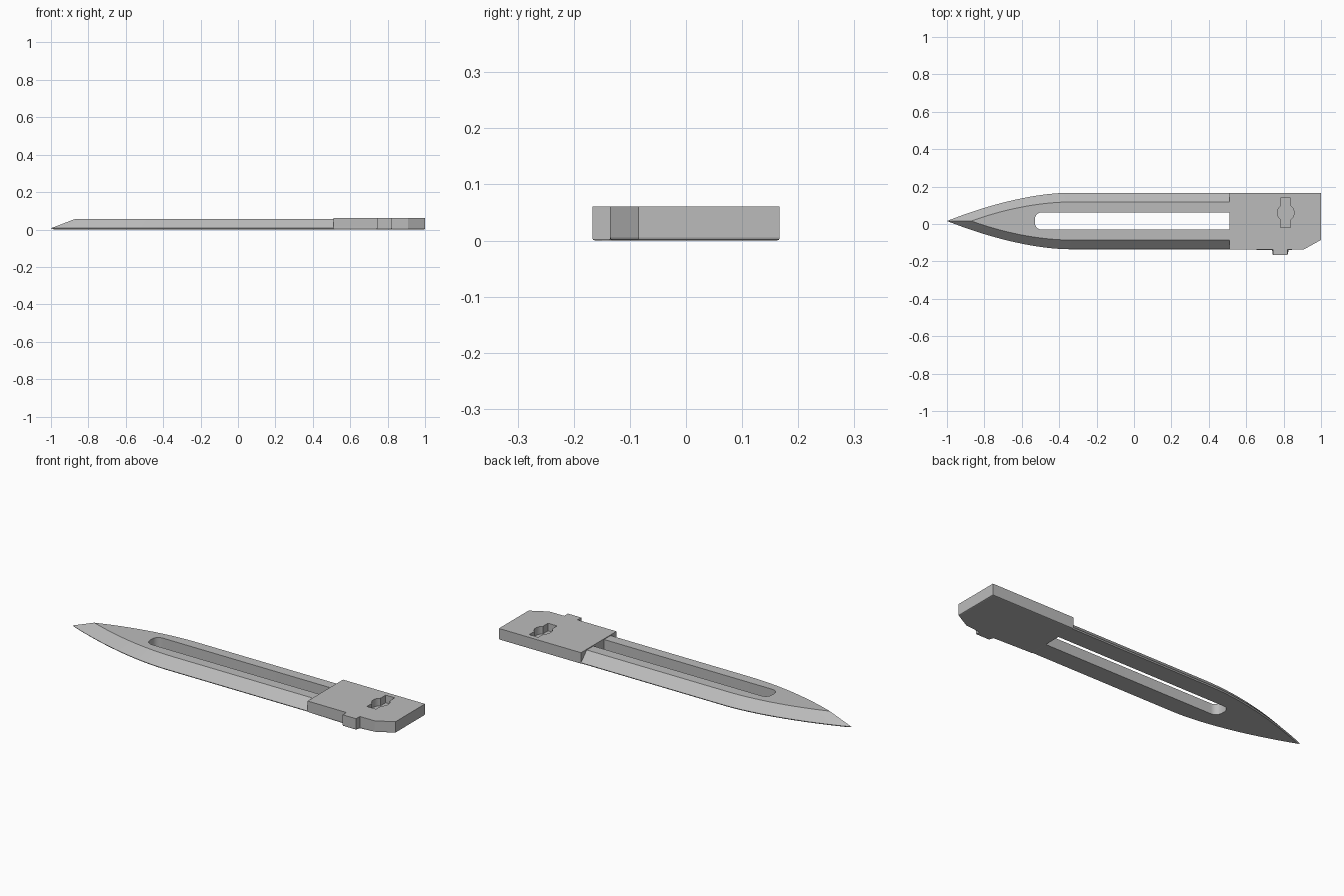
import bpy
import bmesh
from math import acos, cos, sin, pi

default = bpy.data.objects.get("Cube")
if default:
    bpy.data.objects.remove(default, do_unlink=True)

steel = bpy.data.materials.new("steel grey")
steel.use_nodes = True
GREY = (0.5, 0.5, 0.5, 1)
steel.diffuse_color = GREY
steel.node_tree.nodes["Principled BSDF"].inputs["Base Color"].default_value = GREY

MID = 0.016       # y of the blade's centre line
GUARD = 0.51      # x where the blade meets the mount


def loft(name, rings, bevel=0):
    """Solid through stacked (outline, z) rings, with an optional bottom bevel."""
    bm = bmesh.new()
    loops = [[bm.verts.new((x, y, z)) for x, y in outline] for outline, z in rings]
    n = len(loops[0])
    bottom = bm.faces.new(loops[0][::-1])
    bm.faces.new(loops[-1])
    for low, high in zip(loops, loops[1:]):
        for i in range(n):
            j = (i + 1) % n
            bm.faces.new((low[i], low[j], high[j], high[i]))
    if bevel:
        bmesh.ops.bevel(bm, geom=list(bottom.edges), offset=bevel, segments=2,
                        profile=0.5, affect='EDGES')
    bmesh.ops.recalc_face_normals(bm, faces=bm.faces)
    mesh = bpy.data.meshes.new(name)
    bm.to_mesh(mesh)
    bm.free()
    mesh.materials.append(steel)
    obj = bpy.data.objects.new(name, mesh)
    bpy.context.collection.objects.link(obj)
    return obj


def cut(obj, cutter):
    mod = obj.modifiers.new("cut", 'BOOLEAN')
    mod.operation = 'DIFFERENCE'
    mod.solver = 'EXACT'
    mod.object = cutter
    bpy.context.view_layer.objects.active = obj
    bpy.ops.object.modifier_apply(modifier=mod.name)
    bpy.data.objects.remove(cutter, do_unlink=True)


def pointed(tip, shoulder, half, power, steps=16):
    """Blade outline: a curved point that runs into straight parallel sides."""
    side = []
    for i in range(1, steps + 1):
        t = i / steps
        side.append((tip + (shoulder - tip) * t, half * (1 - (1 - t) ** power)))
    side.append((GUARD + 0.01, half))
    return ([(tip, MID)] + [(x, MID - y) for x, y in side]
            + [(x, MID + y) for x, y in reversed(side)])


# Blade with a flat top, sloping edges and a slightly eased underside
blade = loft("blade", [
    (pointed(-0.985, -0.35, 0.146, 1.7), 0.001),
    (pointed(-1.0, -0.35, 0.151, 1.7), 0.007),
    (pointed(-0.87, -0.33, 0.102, 1.9), 0.057),
])

# Long slot through the blade, rounded towards the point
R = 0.036
slot = [(GUARD + 0.05, MID - 0.046), (GUARD + 0.05, MID + 0.046)]
for sign, start in ((1, pi / 2), (-1, pi)):
    for i in range(7):
        a = start + i * pi / 12
        slot.append((-0.53 + R + R * cos(a), MID + sign * (0.046 - R) + R * sin(a)))
cut(blade, loft("slot_cutter", [(slot, -0.1), (slot, 0.2)]))

# Mount block with a clipped corner and a side tab
mount_outline = [(GUARD, -0.135), (0.742, -0.135), (0.742, -0.167), (0.822, -0.167),
                 (0.822, -0.135), (0.91, -0.135), (1, -0.085), (1, 0.167),
                 (GUARD, 0.167)]
mount = loft("mount", [(mount_outline, 0), (mount_outline, 0.061)], bevel=0.005)

# Keyhole recess: a narrow slot with a round middle
HX, HY, W, L, HR = 0.811, 0.06, 0.027, 0.08, 0.045
limit = acos(W / HR)
keyhole = []
for turn in (0, pi):
    s = cos(turn)
    keyhole.append((HX + s * W, HY - s * L))
    for i in range(13):
        a = turn - limit + 2 * limit * i / 12
        keyhole.append((HX + HR * cos(a), HY + HR * sin(a)))
    keyhole.append((HX + s * W, HY + s * L))
cut(mount, loft("keyhole_cutter", [(keyhole, 0.02), (keyhole, 0.1)]))

# Smooth the curved sides while keeping the creases
for obj in (blade, mount):
    bpy.ops.object.select_all(action='DESELECT')
    obj.select_set(True)
    bpy.context.view_layer.objects.active = obj
    bpy.ops.object.shade_smooth_by_angle(angle=pi / 9)
